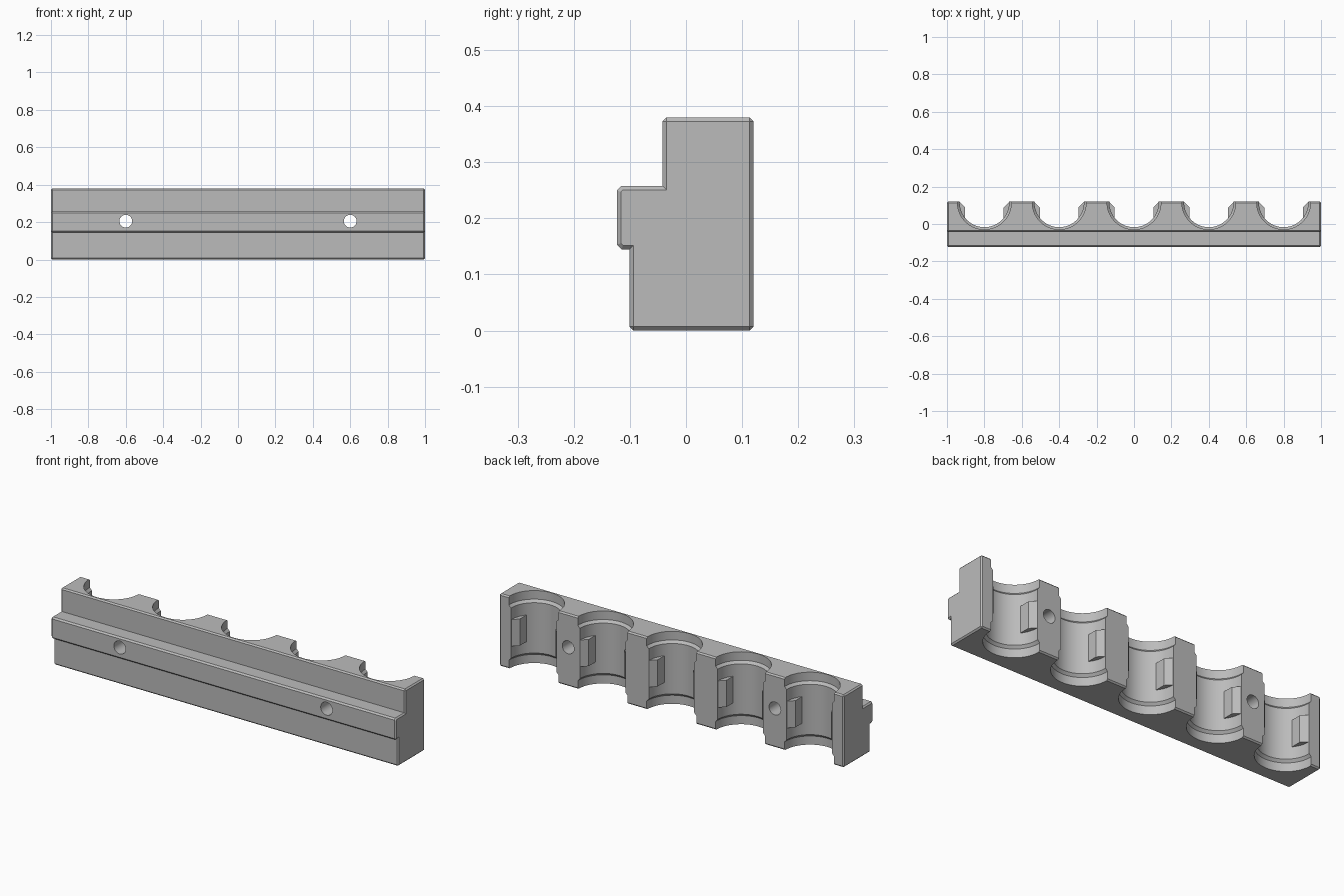
import bpy, bmesh, math
from mathutils import Vector, Matrix

cube = bpy.data.objects.get("Cube")
if cube:
    bpy.data.objects.remove(cube, do_unlink=True)

PITCH, POCKET_Y, BACK, TOP = 0.4, 0.115, 0.12, 0.38
CENTRES = [(i - 2) * PITCH for i in range(5)]

grey = bpy.data.materials.new("plain grey")
grey.use_nodes = True
colour = (0.5, 0.5, 0.5, 1)
grey.diffuse_color = colour
grey.node_tree.nodes["Principled BSDF"].inputs["Base Color"].default_value = colour


def finish(name, bm):
    bmesh.ops.recalc_face_normals(bm, faces=bm.faces)
    mesh = bpy.data.meshes.new(name)
    bm.to_mesh(mesh)
    bm.free()
    mesh.materials.append(grey)
    obj = bpy.data.objects.new(name, mesh)
    bpy.context.collection.objects.link(obj)
    return obj


def prism(bm, points, offset):
    """Extrude a closed outline along offset."""
    face = bm.faces.new([bm.verts.new(p) for p in points])
    new = bmesh.ops.extrude_face_region(bm, geom=[face])["geom"]
    bmesh.ops.translate(bm, verts=[v for v in new if isinstance(v, bmesh.types.BMVert)],
                        vec=Vector(offset))


def subtract(target, cutter):
    mod = target.modifiers.new("cut", "BOOLEAN")
    mod.operation, mod.solver, mod.object = "DIFFERENCE", "EXACT", cutter
    bpy.context.view_layer.objects.active = target
    bpy.ops.object.modifier_apply(modifier=mod.name)
    bpy.data.objects.remove(cutter, do_unlink=True)


# Rail body: stepped profile with a chamfered front lip
profile = [(BACK, 0), (BACK, TOP), (-0.042, TOP), (-0.042, 0.258),
           (-0.115, 0.258), (-0.123, 0.25), (-0.123, 0.153), (-0.115, 0.145),
           (-0.101, 0.145), (-0.101, 0)]
bm = bmesh.new()
prism(bm, [(-1, y, z) for y, z in profile], (2, 0, 0))
bmesh.ops.recalc_face_normals(bm, faces=bm.faces)
outer = [e for e in bm.edges if e.calc_face_angle_signed() > math.radians(60)]
bmesh.ops.bevel(bm, geom=outer, offset=0.007, segments=1, affect="EDGES")
body = finish("rack_body", bm)

# Pocket cutters: round bores with wider rims at both ends
half_bore = [(0, -0.02), (0.144, -0.02), (0.144, 0.045), (0.132, 0.058),
             (0.132, 0.322), (0.144, 0.335), (0.144, 0.4), (0, 0.4)]
bm = bmesh.new()
for x in CENTRES:
    axis = Vector((x, POCKET_Y, 0))
    verts = [bm.verts.new(axis + Vector((r, 0, z))) for r, z in half_bore]
    edges = [bm.edges.new(pair) for pair in zip(verts, verts[1:])]
    bmesh.ops.spin(bm, geom=verts + edges, cent=axis, axis=(0, 0, 1),
                   angle=math.tau, steps=72, use_merge=True)
bmesh.ops.remove_doubles(bm, verts=bm.verts, dist=0.0001)
pockets = finish("pocket_cutter", bm)

# Clip tabs left standing on both side walls of every pocket
tab = [(0.103, 0.02), (0.103, 0.088), (0.145, 0.13), (0.17, 0.13), (0.17, 0.02)]
bm = bmesh.new()
for x in CENTRES:
    for side in (-1, 1):
        prism(bm, [(x + side * u, y, 0.12) for u, y in tab], (0, 0, 0.14))
subtract(pockets, finish("tab_cutter", bm))
subtract(body, pockets)

# Screw holes
bm = bmesh.new()
for x in (-0.6, 0.6):
    bmesh.ops.create_cone(bm, cap_ends=True, segments=48, radius1=0.034, radius2=0.034,
                          depth=0.5, matrix=Matrix.Translation((x, 0, 0.205))
                          @ Matrix.Rotation(math.pi / 2, 4, "X"))
subtract(body, finish("hole_cutter", bm))

bpy.ops.object.select_all(action="DESELECT")
body.select_set(True)
bpy.context.view_layer.objects.active = body
bpy.ops.object.shade_smooth_by_angle(angle=math.radians(20))
